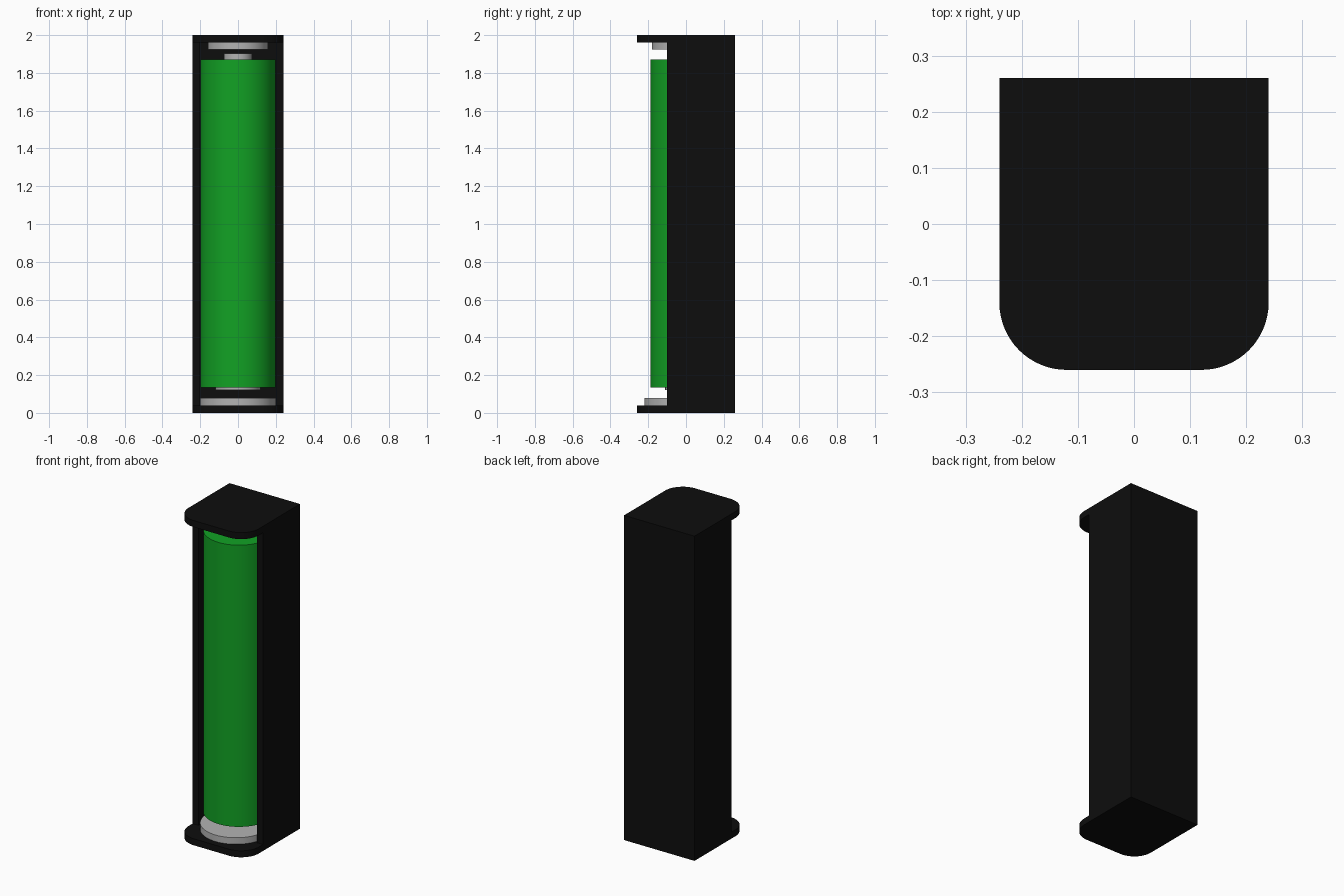
import bpy, bmesh, math

cube = bpy.data.objects.get("Cube")
if cube:
    bpy.data.objects.remove(cube, do_unlink=True)


def material(name, rgb, rough=0.5):
    m = bpy.data.materials.new(name)
    m.diffuse_color = (*rgb, 1)
    m.use_nodes = True
    bsdf = m.node_tree.nodes["Principled BSDF"]
    bsdf.inputs["Base Color"].default_value = (*rgb, 1)
    bsdf.inputs["Roughness"].default_value = rough
    return m


BLACK = material("black plastic", (0.0042, 0.0042, 0.0042))
GREEN = material("green wrapper", (0.006, 0.36, 0.018))
METAL = material("grey metal", (0.45, 0.45, 0.45))


def prism(name, outline, z0, z1, mat):
    """Extrude a closed outline in x, y from z0 up to z1."""
    bm = bmesh.new()
    base = bm.faces.new([bm.verts.new((x, y, z0)) for x, y in outline])
    top = bmesh.ops.extrude_face_region(bm, geom=[base])["geom"]
    verts = [v for v in top if isinstance(v, bmesh.types.BMVert)]
    bmesh.ops.translate(bm, verts=verts, vec=(0, 0, z1 - z0))
    bmesh.ops.recalc_face_normals(bm, faces=bm.faces)
    mesh = bpy.data.meshes.new(name)
    bm.to_mesh(mesh)
    bm.free()
    mesh.materials.append(mat)
    obj = bpy.data.objects.new(name, mesh)
    bpy.context.collection.objects.link(obj)
    bpy.ops.object.select_all(action="DESELECT")
    obj.select_set(True)
    bpy.context.view_layer.objects.active = obj
    bpy.ops.object.shade_smooth_by_angle(angle=math.radians(30))
    return obj


def arc(cx, cy, r, a0, a1, n):
    angles = [math.radians(a0 + (a1 - a0) * i / n) for i in range(n + 1)]
    return [(cx + r * math.cos(a), cy + r * math.sin(a)) for a in angles]


def disc(name, r, cy, z0, z1, mat):
    return prism(name, arc(0, cy, r, 0, 360, 64)[:-1], z0, z1, mat)


W, BACK, FRONT, T, H = 0.24, 0.26, -0.26, 0.04, 2.0   # half width, depth, wall, height
WALL_FRONT, R = -0.10, 0.12
CELL_Y, CONTACT_Y = 0.01, -0.02

# Holder: open channel with a back and two sides
inner = W - T
prism("holder_channel", [
    (-W, WALL_FRONT), (-inner, WALL_FRONT), (-inner, BACK - T), (inner, BACK - T),
    (inner, WALL_FRONT), (W, WALL_FRONT), (W, BACK), (-W, BACK)], T, H - T, BLACK)

# End plates with rounded front corners
plate = ([(W, BACK), (-W, BACK)]
         + arc(-W + R, FRONT + R, R, 180, 270, 16)
         + arc(W - R, FRONT + R, R, 270, 360, 16))
prism("bottom_plate", plate, 0, T, BLACK)
prism("top_plate", plate, H - T, H, BLACK)

# Contacts on the end plates
disc("bottom_contact", 0.20, CONTACT_Y, T, 0.08, METAL)
disc("top_contact", 0.16, CONTACT_Y, 1.925, H - T, METAL)

# Battery cell with its terminals
disc("battery_body", 0.199, CELL_Y, 0.135, 1.87, GREEN)
disc("negative_terminal", 0.12, CELL_Y, 0.12, 0.135, METAL)
disc("positive_terminal", 0.075, CELL_Y, 1.87, 1.902, METAL)
